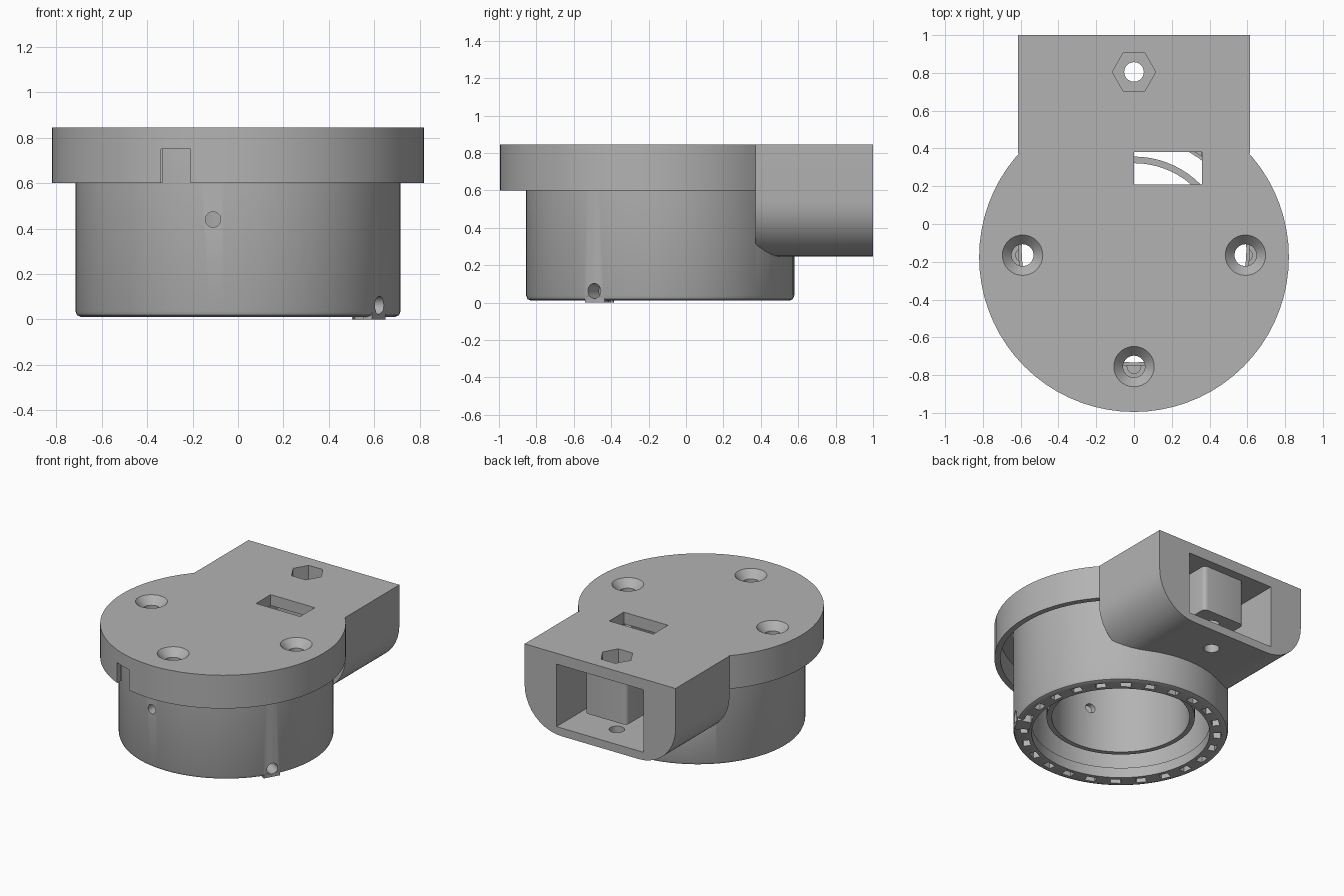
import bpy, bmesh, math
from mathutils import Matrix, Vector

if "Cube" in bpy.data.objects:
    bpy.data.objects.remove(bpy.data.objects["Cube"])

SEG = 72
CAP_Y, BODY_Y = -0.175, -0.138      # cap and drum are slightly eccentric

grey = bpy.data.materials.new("plain grey")
grey.diffuse_color = (0.45, 0.45, 0.45, 1)
grey.use_nodes = True
grey.node_tree.nodes["Principled BSDF"].inputs["Base Color"].default_value = grey.diffuse_color


def finish(bm, name, matrix=Matrix()):
    bmesh.ops.remove_doubles(bm, verts=bm.verts, dist=1e-5)
    bmesh.ops.recalc_face_normals(bm, faces=bm.faces)
    bm.transform(matrix)
    me = bpy.data.meshes.new(name)
    bm.to_mesh(me)
    bm.free()
    me.materials.append(grey)
    ob = bpy.data.objects.new(name, me)
    bpy.context.collection.objects.link(ob)
    return ob


def lathe(name, profile, matrix=Matrix(), n=SEG):
    """Revolve a closed (radius, z) profile around z."""
    bm = bmesh.new()
    rings = [[bm.verts.new((r * math.cos(2 * math.pi * i / n), r * math.sin(2 * math.pi * i / n), z))
              for i in range(n)] for r, z in profile]
    for k in range(len(profile)):
        j = (k + 1) % len(profile)
        if profile[k][0] == 0 and profile[j][0] == 0:
            continue
        for i in range(n):
            m = (i + 1) % n
            bm.faces.new((rings[k][i], rings[k][m], rings[j][m], rings[j][i]))
    return finish(bm, name, matrix)


def rod(name, r, z0, z1, matrix=Matrix(), n=24):
    return lathe(name, [(0, z0), (r, z0), (r, z1), (0, z1)], matrix, n)


def box(name, lo, hi, matrix=Matrix(), bevel=0):
    bm = bmesh.new()
    bmesh.ops.create_cube(bm, size=1)
    lo, hi = Vector(lo), Vector(hi)
    bm.transform(Matrix.Translation((lo + hi) / 2) @ Matrix.Diagonal((*(hi - lo), 1)))
    if bevel:
        edges = [e for e in bm.edges if abs(e.verts[0].co.z - e.verts[1].co.z) > 1e-4]
        bmesh.ops.bevel(bm, geom=edges, offset=bevel, segments=4, profile=0.5, affect='EDGES')
    return finish(bm, name, matrix)


def combine(target, others, op):
    for o in others:
        mod = target.modifiers.new("bool", 'BOOLEAN')
        mod.operation, mod.solver, mod.object = op, 'EXACT', o
        bpy.context.view_layer.objects.active = target
        bpy.ops.object.modifier_apply(modifier=mod.name)
        bpy.data.objects.remove(o)


def at(x, y, z=0):
    return Matrix.Translation((x, y, z))


# Cap with a thin skirt, and the drum below it
housing = lathe("housing", [(0, .76), (.78, .76), (.78, .6), (.82, .6), (.82, .845), (0, .845)], at(0, CAP_Y))
drum = lathe("drum", [(0, .01), (.69, .01), (.709, .018), (.717, .037), (.717, .8), (0, .8)], at(0, BODY_Y))

# Arm: box with rounded lower edges, extruded along y
half = [(.615, .845)] + [(.315 + .3 * math.cos(a), .545 - .3 * math.sin(a))
                         for a in (math.pi / 2 * i / 10 for i in range(11))]
outline = half + [(-x, z) for x, z in reversed(half)]
bm = bmesh.new()
face = bm.faces.new([bm.verts.new((x, .372, z)) for x, z in outline])
ext = bmesh.ops.extrude_face_region(bm, geom=[face])
bmesh.ops.translate(bm, vec=(0, .628, 0), verts=[v for v in ext['geom'] if isinstance(v, bmesh.types.BMVert)])
arm = finish(bm, "arm")

# Small pad around the low screw on the drum's rim
side = at(0, BODY_Y) @ Matrix.Rotation(math.radians(-29.5), 4, 'Z')
pad = box("pad", (.61, -.06, 0), (.712, .06, .09), side)
combine(housing, [drum, arm, pad], 'UNION')

# Bore of the drum and the arm's rectangular cavity
bore = lathe("bore", [(0, -.1), (.595, -.1), (.595, .085), (.61, .085), (.61, .76), (0, .76)], at(0, BODY_Y))
cavity = box("cavity", (-.355, .3, .305), (.355, 1.1, .765))
combine(housing, [bore, cavity], 'DIFFERENCE')

# Nut block hanging from the cavity ceiling
block = box("nut_block", (-.17, .675, .43), (.17, .935, .80), bevel=.03)
combine(housing, [block], 'UNION')

# Hex nut pocket with bolt hole, cable slot, skirt notch
cuts = [rod("hex", .115, .68, .9, at(0, .805), 6),
        rod("bolt", .052, .1, .9, at(0, .805)),
        box("slot", (0, .21, .70), (.36, .38, .9)),
        box("notch", (-.34, -1.1, .5), (-.21, -.88, .75))]
# Countersunk screw holes in the cap
for x, y in ((-.59, -.165), (.59, -.165), (0, -.755)):
    cuts.append(lathe("countersink", [(0, .5), (.036, .5), (.036, .755), (.058, .755), (.058, .79),
                                      (.107, .845), (.107, .9), (0, .9)], at(x, y), 32))
# Radial set-screw holes
cuts.append(rod("low_screw", .04, .5, .8, side @ at(0, 0, .062) @ Matrix.Rotation(math.pi / 2, 4, 'Y')))
to_front = Matrix.Rotation(math.pi / 2, 4, 'X')
cuts.append(rod("front_screw", .034, .5, 1, at(-.11, 0, .44) @ to_front))
combine(housing, cuts, 'DIFFERENCE')

# Ring of small pockets in the bottom rim
bm = bmesh.new()
for i in range(24):
    turn = Matrix.Rotation(math.radians(15 * i + 8), 4, 'Z')
    bmesh.ops.create_cube(bm, size=1, matrix=at(0, BODY_Y) @ turn @ at(.645, 0, .02)
                          @ Matrix.Diagonal((.05, .07, .08, 1)))
combine(housing, [finish(bm, "pockets")], 'DIFFERENCE')

# Inner tube, pierced by the front screw
tube = lathe("inner_tube", [(.46, .13), (.495, .13), (.495, .76), (.46, .76)], at(0, BODY_Y))
combine(tube, [rod("tube_hole", .034, .3, 1, at(-.11, 0, .44) @ to_front)], 'DIFFERENCE')

# Smooth curved walls, keep edges crisp
for ob in (housing, tube):
    bpy.ops.object.select_all(action='DESELECT')
    ob.select_set(True)
    bpy.context.view_layer.objects.active = ob
    bpy.ops.object.shade_smooth_by_angle(angle=math.radians(25))
